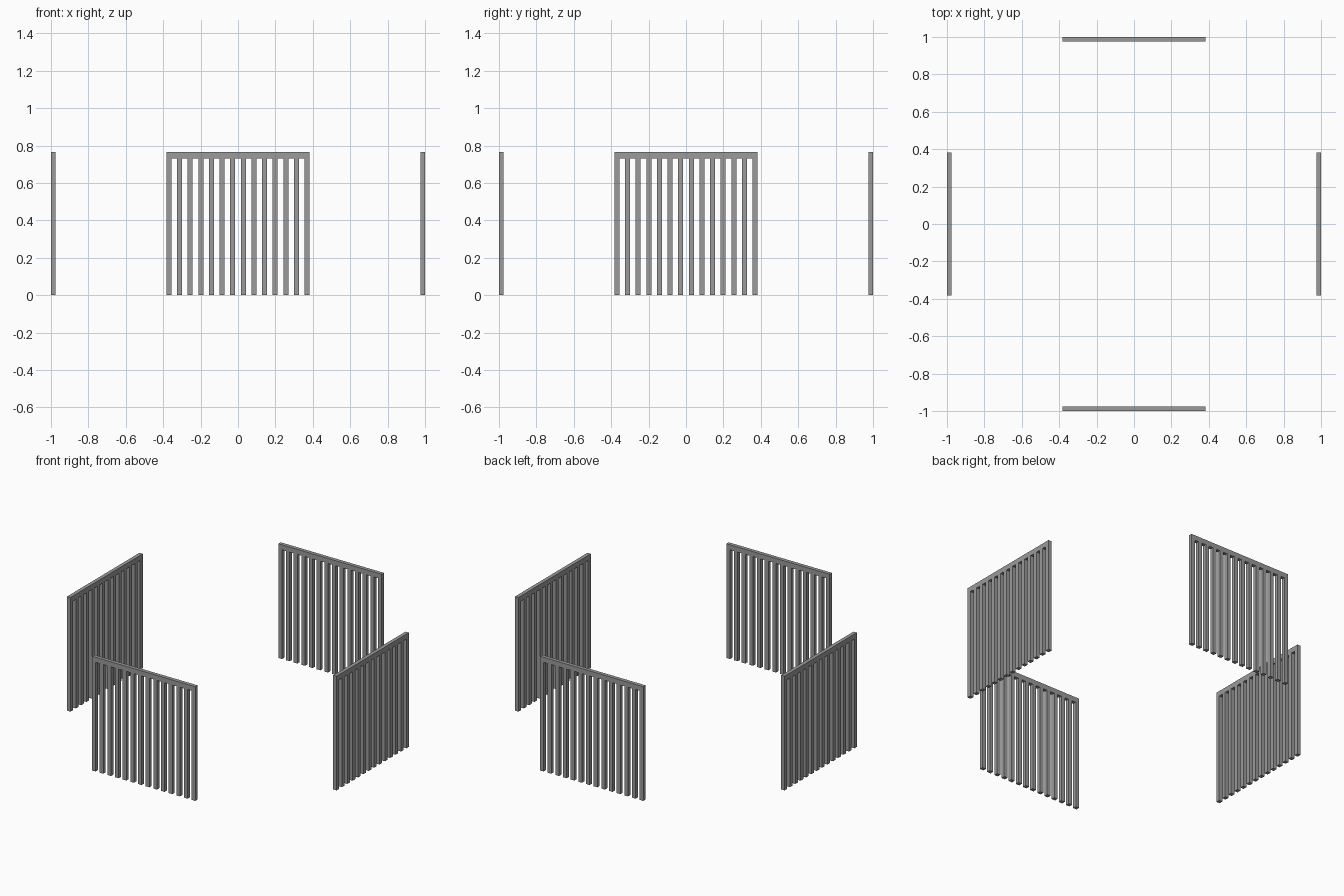
import bpy, bmesh, math
from mathutils import Matrix

if "Cube" in bpy.data.objects:
    bpy.data.objects.remove(bpy.data.objects["Cube"])

HALF = 0.383      # half width of one panel
HEIGHT = 0.766
RAIL = 0.034      # top rail height
BAR = 0.027       # bar width
DEPTH = 0.025     # panel thickness
BARS = 14
OUTER = 1.0       # distance of outer face from the centre

metal = bpy.data.materials.new("dark_metal")
metal.diffuse_color = (0.33, 0.325, 0.325, 1)
metal.use_nodes = True
metal.node_tree.nodes["Principled BSDF"].inputs["Base Color"].default_value = metal.diffuse_color


def comb_outline():
    """Outline of one barred panel in the x/z plane."""
    pts = [(-HALF, HEIGHT)]
    pitch = (2 * HALF - BAR) / (BARS - 1)
    for i in range(BARS):
        x = -HALF + i * pitch
        if i > 0:
            pts.append((x, HEIGHT - RAIL))
        pts += [(x, 0), (x + BAR, 0)]
        if i < BARS - 1:
            pts.append((x + BAR, HEIGHT - RAIL))
    pts.append((HALF, HEIGHT))
    return pts


def barred_panel(name, turn):
    bm = bmesh.new()
    face = bm.faces.new([bm.verts.new((x, -OUTER, z)) for x, z in comb_outline()])
    ext = bmesh.ops.extrude_face_region(bm, geom=[face], use_keep_orig=True)
    moved = [v for v in ext["geom"] if isinstance(v, bmesh.types.BMVert)]
    bmesh.ops.translate(bm, verts=moved, vec=(0, DEPTH, 0))
    bmesh.ops.triangulate(bm, faces=[f for f in bm.faces if len(f.verts) > 4])
    bmesh.ops.recalc_face_normals(bm, faces=bm.faces)
    bm.transform(Matrix.Rotation(turn, 4, 'Z'))
    mesh = bpy.data.meshes.new(name)
    bm.to_mesh(mesh)
    bm.free()
    mesh.materials.append(metal)
    bpy.context.collection.objects.link(bpy.data.objects.new(name, mesh))


# Four identical panels around the centre
for k, side in enumerate(("front", "right", "back", "left")):
    barred_panel(side + "_barred_panel", k * math.pi / 2)
